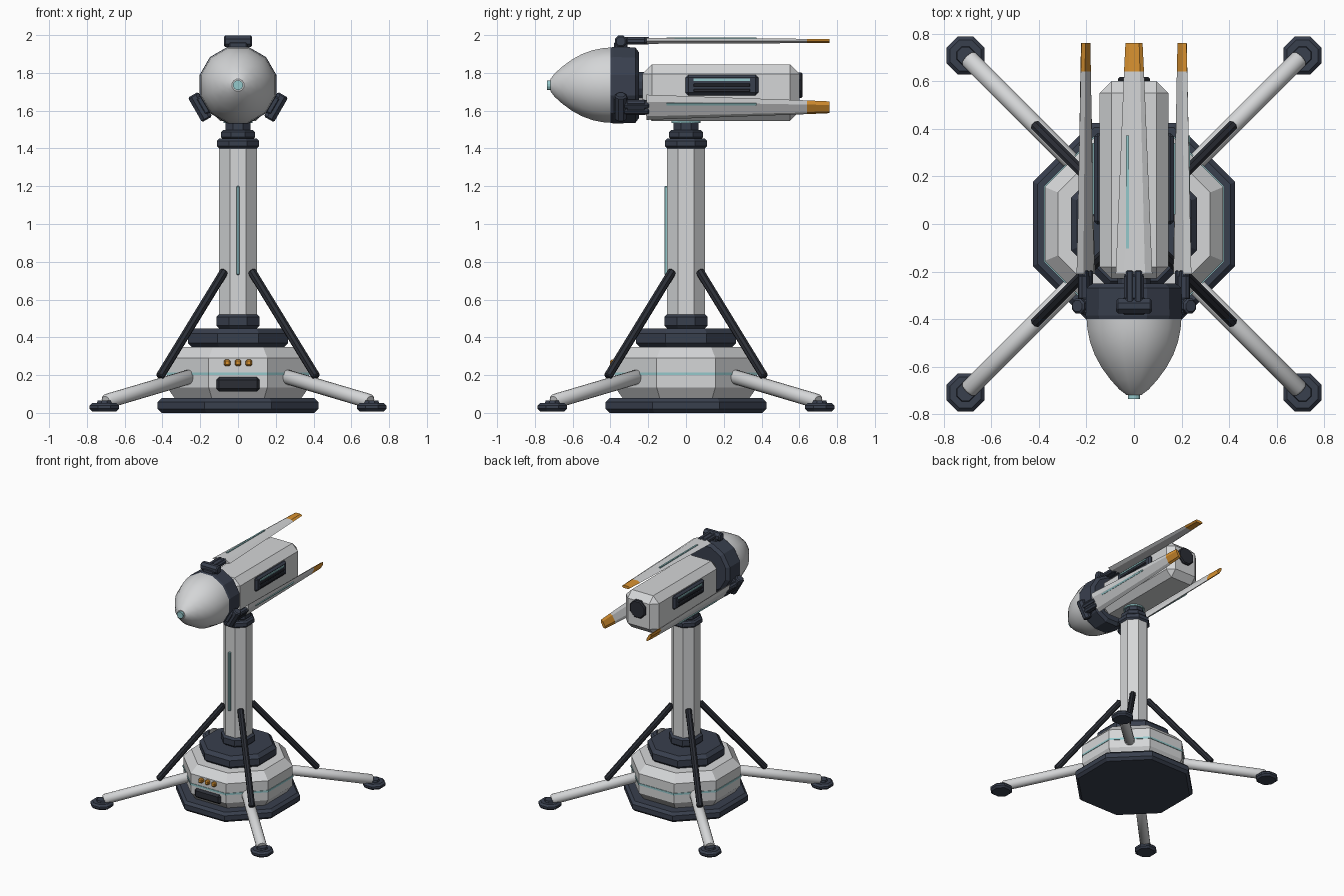
import bpy, bmesh
from math import pi, cos, sin, radians
from mathutils import Matrix, Vector

cube = bpy.data.objects.get("Cube")
if cube:
    bpy.data.objects.remove(cube)


def material(name, rgb):
    m = bpy.data.materials.new(name)
    m.use_nodes = True
    m.diffuse_color = (*rgb, 1)
    m.node_tree.nodes["Principled BSDF"].inputs["Base Color"].default_value = (*rgb, 1)
    return m


WHITE = material("white_shell", (0.66, 0.67, 0.68))
SLATE = material("dark_slate", (0.04, 0.05, 0.075))
GRAPHITE = material("graphite", (0.024, 0.027, 0.036))
ORANGE = material("orange", (0.70, 0.29, 0.03))
TEAL = material("teal_glow", (0.30, 0.58, 0.60))


def finish(name, bm, mats, matrix=None, bevel=0.0):
    bmesh.ops.recalc_face_normals(bm, faces=bm.faces)
    mesh = bpy.data.meshes.new(name)
    bm.to_mesh(mesh)
    bm.free()
    for m in mats:
        mesh.materials.append(m)
    ob = bpy.data.objects.new(name, mesh)
    bpy.context.collection.objects.link(ob)
    if matrix is not None:
        ob.matrix_world = matrix
    if bevel:
        mod = ob.modifiers.new("bevel", 'BEVEL')
        mod.width, mod.segments = bevel, 1
    return ob


def loft(bm, rings, smooth=False):
    """Skin a list of equal-sized point rings and cap both ends."""
    loops = [[bm.verts.new(p) for p in ring] for ring in rings]
    n = len(loops[0])
    for a, b in zip(loops, loops[1:]):
        for i in range(n):
            j = (i + 1) % n
            bm.faces.new((a[i], a[j], b[j], b[i])).smooth = smooth
    bm.faces.new(loops[0])
    bm.faces.new(loops[-1])


def turned(name, profile, mat, sides=8, matrix=None, smooth=False):
    """Many-sided solid from (flat-to-centre radius, height) points."""
    bm = bmesh.new()
    k = 1 / cos(pi / sides)
    angles = [2 * pi * (i + 0.5) / sides for i in range(sides)]
    loft(bm, [[(r * k * cos(a), r * k * sin(a), h) for a in angles]
              for r, h in profile], smooth)
    return finish(name, bm, [mat], matrix)


def block(r, lo, hi, c):
    """Chamfered slab profile."""
    return [(r - c, lo), (r, lo + c), (r, hi - c), (r - c, hi)]


def box(name, centre, size, mat, bevel=0.0, matrix=None):
    bm = bmesh.new()
    bmesh.ops.create_cube(bm, size=1)
    bmesh.ops.scale(bm, vec=size, verts=bm.verts)
    bmesh.ops.translate(bm, vec=centre, verts=bm.verts)
    return finish(name, bm, [mat], matrix, bevel)


def rod(name, p, q, r, mat, sides=16, matrix=None, smooth=True):
    p, q = Vector(p), Vector(q)
    d = q - p
    m = Matrix.Translation(p) @ d.to_track_quat('Z', 'Y').to_matrix().to_4x4()
    if matrix is not None:
        m = matrix @ m
    c = r * 0.25
    prof = [(r - c, 0), (r, c), (r, d.length - c), (r - c, d.length)]
    return turned(name, prof, mat, sides, m, smooth)


# Base
turned("base_plate", block(0.425, 0, 0.078, 0.02), SLATE)
turned("base_body", [(0.33, 0.07), (0.375, 0.135), (0.375, 0.29), (0.32, 0.35)], WHITE)
turned("base_light_band", [(0.379, 0.2), (0.379, 0.215)], TEAL)
turned("base_collar", [(0.235, 0.34), (0.265, 0.37), (0.265, 0.42), (0.24, 0.447)], SLATE)
box("front_hatch", (0, -0.378, 0.152), (0.23, 0.03, 0.075), GRAPHITE, 0.015)
for i in (-1, 0, 1):
    box("status_lamp", (i * 0.057, -0.385, 0.265), (0.034, 0.034, 0.034), ORANGE, 0.007)

# Legs, feet and struts
for sx in (-1, 1):
    for sy in (-1, 1):
        rod("leg", (sx * 0.2, sy * 0.2, 0.208), (sx * 0.7, sy * 0.7, 0.06), 0.038, WHITE)
        foot = Matrix.Translation((sx * 0.708, sy * 0.708, 0))
        turned("foot", block(0.079, 0.008, 0.052, 0.014), SLATE, 8, foot)
        turned("ankle", [(0.04, 0.045), (0.035, 0.066)], SLATE, 8, foot)
        rod("strut", (sx * 0.415, sy * 0.415, 0.19), (sx * 0.072, sy * 0.072, 0.75),
            0.022, GRAPHITE, 8, smooth=False)

# Mast
turned("mast", [(0.1, 0.44), (0.1, 1.42)], WHITE)
turned("mast_foot_ring", block(0.115, 0.447, 0.522, 0.015), SLATE)
turned("mast_top_ring", block(0.112, 1.4, 1.452, 0.012), SLATE)
turned("mast_upper_ring", block(0.09, 1.45, 1.497, 0.01), SLATE)
turned("turning_neck", [(0.066, 1.49), (0.066, 1.55)], SLATE)
turned("neck_light_ring", [(0.078, 1.534), (0.078, 1.548)], TEAL, 16)
box("mast_light", (0, -0.105, 0.965), (0.018, 0.02, 0.47), TEAL, 0.004)

# Nacelle
box("nacelle", (0, 0.185, 1.695), (0.29, 0.83, 0.3), WHITE, 0.05)
for s in (-1, 1):
    box("side_vent", (s * 0.15, 0.19, 1.735), (0.036, 0.385, 0.11), SLATE, 0.015)
    for dz in (-0.028, 0.0):
        box("vent_slat", (s * 0.169, 0.19, 1.735 + dz), (0.012, 0.3, 0.016), GRAPHITE, 0.003)
    box("vent_light", (s * 0.17, 0.19, 1.764), (0.01, 0.3, 0.012), TEAL)

# Hub, turned along the nacelle (height runs forward, toward -y)
HUB_Z = 1.735
forward = Matrix.Translation((0, 0, HUB_Z)) @ Matrix.Rotation(radians(90), 4, 'X')
turned("rear_cap", block(0.068, -0.618, -0.58, 0.008), GRAPHITE, 8, forward)
turned("main_shaft", [(0.07, 0.2), (0.07, 0.27)], SLATE, 12, forward)
turned("hub_ring", [(0.175, 0.25), (0.2, 0.268), (0.203, 0.385), (0.198, 0.402)],
       SLATE, 12, forward)
turned("nose_cone", [(0.199, 0.4), (0.196, 0.44), (0.185, 0.495), (0.165, 0.55),
                     (0.135, 0.605), (0.098, 0.655), (0.062, 0.695), (0.032, 0.718)],
       WHITE, 12, forward, True)
turned("nose_light", [(0.026, 0.7), (0.026, 0.735)], TEAL, 12, forward)

# Three blades folded back along the nacelle
ARM = 0.235
SECTION = [(-1, 0), (-0.55, 1), (0.6, 1), (1, 0), (0.6, -1), (-0.55, -1)]
STATIONS = [(-0.21, 0.077, 0.015), (0.64, 0.042, 0.0115), (0.76, 0.036, 0.0105)]
for k in range(3):
    turn = Matrix.Translation((0, 0, HUB_Z)) @ Matrix.Rotation(k * 2 * pi / 3, 4, 'Y')
    bm = bmesh.new()
    loft(bm, [[(u * w, y, ARM - 0.001 + v * t) for u, v in SECTION] for y, w, t in STATIONS])
    for f in bm.faces:
        f.material_index = int(f.calc_center_median().y > 0.65)
    finish("blade", bm, [WHITE, ORANGE], turn)
    box("blade_light", (-0.027, 0.135, ARM + 0.014), (0.012, 0.475, 0.009), TEAL, 0, turn)
    rod("hinge_pin", (-0.075, -0.345, ARM - 0.003), (0.075, -0.345, ARM - 0.003), 0.031,
        SLATE, 8, turn, False)
    box("hinge_mount", (0, -0.345, 0.205), (0.1, 0.07, 0.05), SLATE, 0.008, turn)
    rod("blade_root", (-0.018, -0.34, ARM), (-0.018, -0.195, ARM), 0.021, SLATE, 8, turn, False)
    rod("blade_root", (0.018, -0.34, ARM), (0.018, -0.195, ARM), 0.021, SLATE, 8, turn, False)
    box("root_clamp", (0, -0.265, ARM), (0.085, 0.11, 0.036), SLATE, 0.01, turn)
